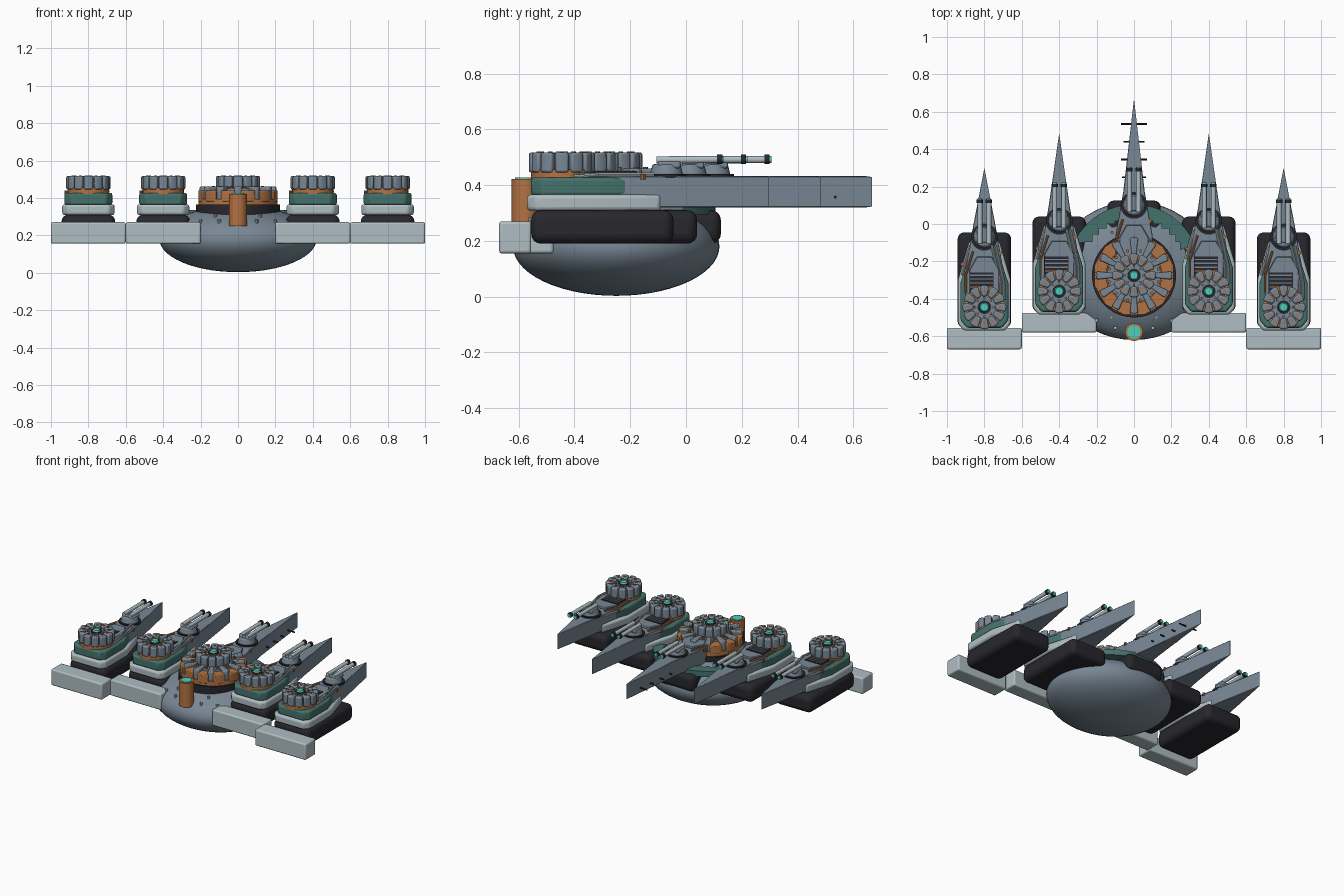
import bpy, bmesh, math
from mathutils import Vector, Matrix

if "Cube" in bpy.data.objects:
    bpy.data.objects.remove(bpy.data.objects["Cube"])


def material(name, rgb):
    m = bpy.data.materials.new(name)
    m.use_nodes = True
    m.diffuse_color = (*rgb, 1)
    m.node_tree.nodes["Principled BSDF"].inputs["Base Color"].default_value = (*rgb, 1)
    return m


HULL = material("slate_grey", (0.19, 0.245, 0.3))
PALE = material("pale_grey", (0.43, 0.51, 0.54))
DARK = material("charcoal", (0.02, 0.02, 0.026))
TEAL = material("deep_teal", (0.06, 0.17, 0.15))
COPPER = material("copper", (0.45, 0.17, 0.055))
GLOW = material("bright_aqua", (0.08, 0.62, 0.5))


def finish(bm, name, mat, bevel=0, segments=3):
    bmesh.ops.recalc_face_normals(bm, faces=bm.faces)
    mesh = bpy.data.meshes.new(name)
    bm.to_mesh(mesh)
    bm.free()
    ob = bpy.data.objects.new(name, mesh)
    bpy.context.collection.objects.link(ob)
    mesh.materials.append(mat)
    if bevel:
        mod = ob.modifiers.new("Bevel", "BEVEL")
        mod.width, mod.segments = bevel, segments
        mod.limit_method, mod.angle_limit = "ANGLE", math.radians(30)
    bpy.ops.object.select_all(action="DESELECT")
    ob.select_set(True)
    bpy.context.view_layer.objects.active = ob
    bpy.ops.object.shade_smooth_by_angle(angle=math.radians(35))
    return ob


def prism(name, pts, z0, z1, mat, bevel=0, segments=3):
    bm = bmesh.new()
    face = bm.faces.new([bm.verts.new((x, y, z0)) for x, y in pts])
    top = bmesh.ops.extrude_face_region(bm, geom=[face])["geom"]
    verts = [g for g in top if isinstance(g, bmesh.types.BMVert)]
    bmesh.ops.translate(bm, verts=verts, vec=(0, 0, z1 - z0))
    return finish(bm, name, mat, bevel, segments)


def box(name, x0, x1, y0, y1, z0, z1, mat, bevel=0.0, segments=3):
    return prism(name, [(x0, y0), (x1, y0), (x1, y1), (x0, y1)], z0, z1, mat, bevel, segments)


def mirrored(half, cx, cy):
    """Closed outline from its +x half, listed front to back."""
    left = [(cx + x, cy + y) for x, y in half]
    right = [(cx - x, cy + y) for x, y in reversed(half) if x > 0]
    return left + right


def rod(name, a, b, r, mat, sides=16, r2=None, bevel=0):
    a, b = Vector(a), Vector(b)
    bm = bmesh.new()
    bmesh.ops.create_cone(bm, cap_ends=True, segments=sides, radius1=r,
                          radius2=r if r2 is None else r2, depth=(b - a).length)
    turn = (b - a).to_track_quat("Z", "Y").to_matrix().to_4x4()
    bm.transform(Matrix.Translation((a + b) / 2) @ turn)
    return finish(bm, name, mat, bevel, 2)


def disc(name, x, y, z0, z1, r, mat, sides=32, r2=None, bevel=0):
    return rod(name, (x, y, z0), (x, y, z1), r, mat, sides, r2, bevel)


def radial(name, x, y, r0, r1, z0, z1, mat, count, fill, bevel=0, phase=0):
    """Ring of wedge blocks in one mesh."""
    bm = bmesh.new()
    for i in range(count):
        mid, half = math.tau * (i + phase) / count, math.pi / count * fill
        corners = [(r, mid + s * half) for r, s in ((r0, -1), (r1, -1), (r1 * 1.03, 0), (r1, 1), (r0, 1))]
        rows = [[bm.verts.new((x + r * math.sin(t), y + r * math.cos(t), z)) for r, t in corners]
                for z in (z0, z1)]
        bm.faces.new(rows[0])
        bm.faces.new(rows[1])
        for j in range(5):
            k = (j + 1) % 5
            bm.faces.new((rows[0][j], rows[0][k], rows[1][k], rows[1][j]))
    return finish(bm, name, mat, bevel, 2)


def studs(name, x, y, r, z0, z1, size, count, mat, phase=0):
    bm = bmesh.new()
    for i in range(count):
        t = math.tau * (i + phase) / count
        spot = Matrix.Translation((x + r * math.sin(t), y + r * math.cos(t), (z0 + z1) / 2))
        bmesh.ops.create_cone(bm, cap_ends=True, segments=10, radius1=size, radius2=size,
                              depth=z1 - z0, matrix=spot)
    return finish(bm, name, mat)


def dial(x, y):
    disc("dial_collar", x, y, 0.42, 0.455, 0.11, COPPER)
    disc("dial_core", x, y, 0.45, 0.505, 0.09, HULL)
    radial("dial_lobes", x, y, 0.06, 0.115, 0.445, 0.517, HULL, 12, 0.86, 0.008)
    studs("dial_studs", x, y, 0.083, 0.51, 0.521, 0.008, 12, COPPER)
    studs("dial_inner_studs", x, y, 0.05, 0.5, 0.514, 0.007, 8, COPPER)
    disc("dial_hub", x, y, 0.5, 0.51, 0.036, DARK)
    disc("dial_lens", x, y, 0.505, 0.52, 0.028, GLOW, r2=0.02)


def turret(x, y):
    disc("turret_ring", x, y, 0.425, 0.44, 0.072, DARK)
    disc("turret_body", x, y, 0.435, 0.475, 0.06, HULL, 20, 0.05, 0.006)
    box("turret_cradle", x - 0.045, x + 0.045, y - 0.03, y + 0.05, 0.46, 0.485, HULL, 0.008)
    for s in (-1, 1):
        gx = x + s * 0.024
        rod("gun_barrel", (gx, y - 0.035, 0.49), (gx, y + 0.2, 0.492), 0.013, PALE)
        rod("muzzle_band", (gx, y + 0.182, 0.492), (gx, y + 0.2, 0.492), 0.017, DARK)
        rod("muzzle_tip", (gx, y + 0.198, 0.492), (gx, y + 0.206, 0.492), 0.012, GLOW)


def pod(x, y, tip):
    side = x != 0
    box("pod_base", x - 0.143, x + 0.143, y - 0.11, y + 0.4, 0.19, 0.31, DARK, 0.035, 4)
    if side:
        skirt = [(0.11, -0.125), (0.14, -0.09), (0.14, 0.15), (0.08, 0.355)]
        prism("pod_skirt", mirrored(skirt, x, y), 0.308, 0.366, PALE, 0.014)
        armour = [(0.095, -0.11), (0.128, -0.07), (0.128, 0.13), (0.07, 0.31)]
        prism("pod_armour", mirrored(armour, x, y), 0.362, 0.427, TEAL, 0.012)
    # Deck that runs back into the long pointed blade
    blade = [(0.085, 0.0), (0.1, 0.06), (0.1, 0.21), (0.057, 0.45), (0, tip - y)]
    prism("deck_blade", mirrored(blade, x, y), 0.32, 0.432, HULL, 0.003, 1)
    turret(x, y + 0.375)
    dial(x, y)
    # Deck plate, vent, conduits and rivets
    plate = [(0.06, 0.02), (0.08, 0.07), (0.08, 0.2), (0.04, 0.27)]
    prism("deck_plate", mirrored(plate, x, y), 0.43, 0.446, HULL, 0.004, 1)
    if side:
        box("vent", x - 0.08, x + 0.05, y + 0.09, y + 0.185, 0.44, 0.45, DARK)
        for i in range(4):
            v = y + 0.105 + i * 0.021
            box("vent_slat", x - 0.076, x + 0.046, v, v + 0.006, 0.448, 0.454, COPPER if i == 0 else HULL)
        for s in (0.085, 0.105):
            rod("pale_conduit", (x + s, y + 0.13, 0.438), (x + s - 0.045, y + 0.33, 0.438), 0.007, PALE, 8)
            rod("pale_conduit_tail", (x + s, y + 0.13, 0.438), (x + s, y + 0.04, 0.43), 0.007, PALE, 8)
        rod("pale_edge_pipe", (x - 0.12, y + 0.17, 0.42), (x - 0.075, y + 0.33, 0.42), 0.007, PALE, 8)
    rod("copper_pipe", (x - 0.1, y + 0.17, 0.438), (x - 0.06, y + 0.3, 0.438), 0.006, COPPER, 8)
    rod("copper_pipe_tail", (x - 0.1, y + 0.17, 0.438), (x - 0.1, y + 0.08, 0.438), 0.006, COPPER, 8)
    for rx, ry in ((-0.118, 0.23), (0.085, 0.29), (0.05, 0.24)):
        disc("rivet", x + rx, y + ry, 0.42, 0.439, 0.009, COPPER, 10)


# Domed main hull
bm = bmesh.new()
bmesh.ops.create_uvsphere(bm, u_segments=48, v_segments=28, radius=1)
bm.transform(Matrix.Translation((0, -0.25, 0.18)) @ Matrix.Diagonal((0.42, 0.37, 0.177, 1)))
finish(bm, "main_hull", HULL)

# Stepped armour crescent around the back of the hull
N = 24
angles = [math.radians(24 + 132 * i / N) for i in range(N + 1)]
outer = [(0.355 * math.cos(t), -0.25 + 0.355 * math.sin(t)) for t in angles]
inner = []
for i in range(0, N, 2):
    a, b = angles[i], angles[i + 2]
    pa = (0.27 * math.cos(a), -0.25 + 0.27 * math.sin(a))
    pb = (0.27 * math.cos(b), -0.25 + 0.27 * math.sin(b))
    inner += [pa, (pa[0], pb[1]) if pa[0] > 0 else (pb[0], pa[1])]
prism("armour_crescent", outer + inner[::-1], 0.295, 0.335, TEAL)

# Central drum below the middle dial
CY = -0.275
disc("drum_foot", 0, CY, 0.3, 0.365, 0.225, DARK, 48)
disc("drum_band", 0, CY, 0.36, 0.395, 0.212, COPPER, 48)
radial("drum_copper_blocks", 0, CY, 0.15, 0.212, 0.38, 0.44, COPPER, 12, 0.72, 0.005, 0.5)
radial("drum_grey_blocks", 0, CY, 0.11, 0.2, 0.385, 0.46, HULL, 12, 0.42, 0.006)
disc("drum_top", 0, CY, 0.38, 0.45, 0.145, HULL, 48)
studs("drum_studs", 0, CY, 0.135, 0.44, 0.464, 0.009, 12, COPPER, 0.5)

# Five pods stepping forward toward the flanks
pod(0, CY, 0.67)
for s in (-1, 1):
    pod(s * 0.4, -0.36, 0.485)
    pod(s * 0.8, -0.445, 0.3)
    xs = sorted((s * 0.2, s * 0.6))
    box("inner_bumper", *xs, -0.58, -0.475, 0.155, 0.27, PALE, 0.01)
    xs = sorted((s * 0.6, s * 1.0))
    box("outer_bumper", *xs, -0.67, -0.555, 0.155, 0.27, PALE, 0.01)
    for x, y, z in ((0.1, -0.555, 0.27), (0.2, -0.515, 0.27), (0.12, -0.5, 0.3)):
        disc("hull_rivet", s * x, y, z - 0.02, z + 0.015, 0.009, PALE, 10)

# Front beacon
disc("beacon_post", 0, -0.577, 0.25, 0.422, 0.048, COPPER)
disc("beacon_lens", 0, -0.577, 0.42, 0.427, 0.036, GLOW)

# Aerial crossbars through the middle blade
for y, half in ((0.535, 0.07), (0.44, 0.055), (0.345, 0.07), (0.25, 0.065)):
    rod("aerial_bar", (-half, y, 0.357), (half, y, 0.357), 0.005, DARK, 8)
